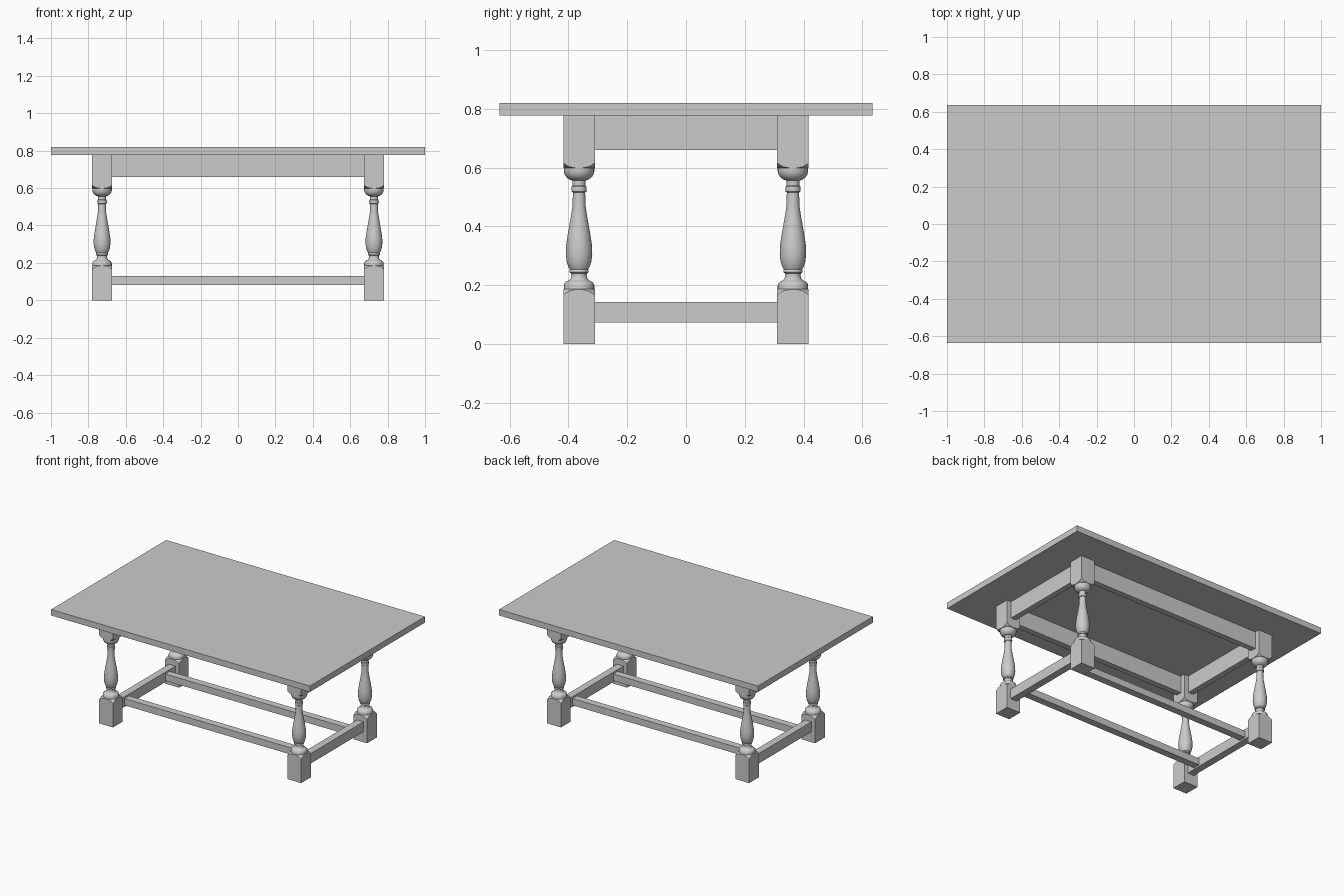
import bpy, bmesh, math

if "Cube" in bpy.data.objects:
    bpy.data.objects.remove(bpy.data.objects["Cube"])

LEG_X, LEG_Y, HALF = 0.727, 0.364, 0.0535   # leg centres and half width of the square blocks
TOP_Z = 0.778                               # underside of the table top


def box(name, x0, x1, y0, y1, z0, z1):
    bm = bmesh.new()
    bmesh.ops.create_cube(bm, size=1)
    for v in bm.verts:
        v.co = ((x0 + x1) / 2 + v.co.x * (x1 - x0),
                (y0 + y1) / 2 + v.co.y * (y1 - y0),
                (z0 + z1) / 2 + v.co.z * (z1 - z0))
    mesh = bpy.data.meshes.new(name)
    bm.to_mesh(mesh)
    bm.free()
    obj = bpy.data.objects.new(name, mesh)
    bpy.context.collection.objects.link(obj)
    return obj


def lathe(name, profile, sides=48):
    bm = bmesh.new()
    rings = [[bm.verts.new((r * math.cos(2 * math.pi * i / sides),
                            r * math.sin(2 * math.pi * i / sides), z))
              for i in range(sides)] for r, z in profile]
    for a, b in zip(rings, rings[1:]):
        for i in range(sides):
            j = (i + 1) % sides
            bm.faces.new((a[i], a[j], b[j], b[i]))
    bm.faces.new(rings[0][::-1])
    bm.faces.new(rings[-1])
    mesh = bpy.data.meshes.new(name)
    bm.to_mesh(mesh)
    bm.free()
    obj = bpy.data.objects.new(name, mesh)
    bpy.context.collection.objects.link(obj)
    return obj


# Table top
box("table_top", -1, 1, -0.635, 0.635, TOP_Z, 0.82)

# Turned leg: a lathe profile trimmed by a square post, which leaves the square blocks
profile = [
    (0.085, -0.02), (0.085, 0.155), (0.074, 0.168), (0.063, 0.180), (0.052, 0.186),   # foot block shoulder
    (0.052, 0.198), (0.049, 0.207), (0.042, 0.213), (0.034, 0.216),                   # lower collar
    (0.029, 0.222), (0.026, 0.232), (0.027, 0.240), (0.032, 0.243),                   # cove
    (0.033, 0.248), (0.031, 0.253), (0.036, 0.262), (0.042, 0.280),                   # bead
    (0.045, 0.305), (0.044, 0.335), (0.038, 0.375), (0.030, 0.420), (0.025, 0.450),   # vase
    (0.022, 0.472), (0.021, 0.515), (0.025, 0.518), (0.026, 0.527), (0.025, 0.536),   # neck and ring
    (0.022, 0.539), (0.022, 0.556), (0.032, 0.559), (0.042, 0.566),                   # upper neck
    (0.049, 0.576), (0.052, 0.588), (0.052, 0.598),                                   # upper collar
    (0.063, 0.603), (0.074, 0.614), (0.085, 0.627), (0.085, 0.80),                    # top block shoulder
]
turning = lathe("leg_turning", profile)
post = box("leg_post", -HALF, HALF, -HALF, HALF, 0, TOP_Z)
mod = turning.modifiers.new("square_blocks", 'BOOLEAN')
mod.operation = 'INTERSECT'
mod.solver = 'EXACT'
mod.object = post
depsgraph = bpy.context.evaluated_depsgraph_get()
leg_mesh = bpy.data.meshes.new_from_object(turning.evaluated_get(depsgraph))
leg_mesh.name = "leg"
for helper in (turning, post):
    bpy.data.objects.remove(helper)

for sy, depth in ((-1, "front"), (1, "back")):
    for sx, side in ((-1, "left"), (1, "right")):
        leg = bpy.data.objects.new(f"{depth}_{side}_leg", leg_mesh.copy())
        leg.location = (sx * LEG_X, sy * LEG_Y, 0)
        bpy.context.collection.objects.link(leg)
        bpy.ops.object.select_all(action='DESELECT')
        leg.select_set(True)
        bpy.context.view_layer.objects.active = leg
        bpy.ops.object.shade_smooth_by_angle(angle=math.radians(32))

# Rails running along x: aprons between legs, long stretchers between the side stretchers
IN_X, IN_Y = LEG_X - HALF + 0.005, LEG_Y - HALF + 0.005
for s, depth in ((-1, "front"), (1, "back")):
    y = s * LEG_Y
    box(f"{depth}_apron", -IN_X, IN_X, y - 0.02, y + 0.02, 0.66, TOP_Z)
    y = s * 0.225
    box(f"{depth}_stretcher", -LEG_X, LEG_X, y - 0.025, y + 0.025, 0.083, 0.13)

# Rails running along y at each end
for s, side in ((-1, "left"), (1, "right")):
    x = s * LEG_X
    box(f"{side}_apron", x - 0.02, x + 0.02, -IN_Y, IN_Y, 0.66, TOP_Z)
    box(f"{side}_stretcher", x - 0.025, x + 0.025, -IN_Y, IN_Y, 0.073, 0.143)
